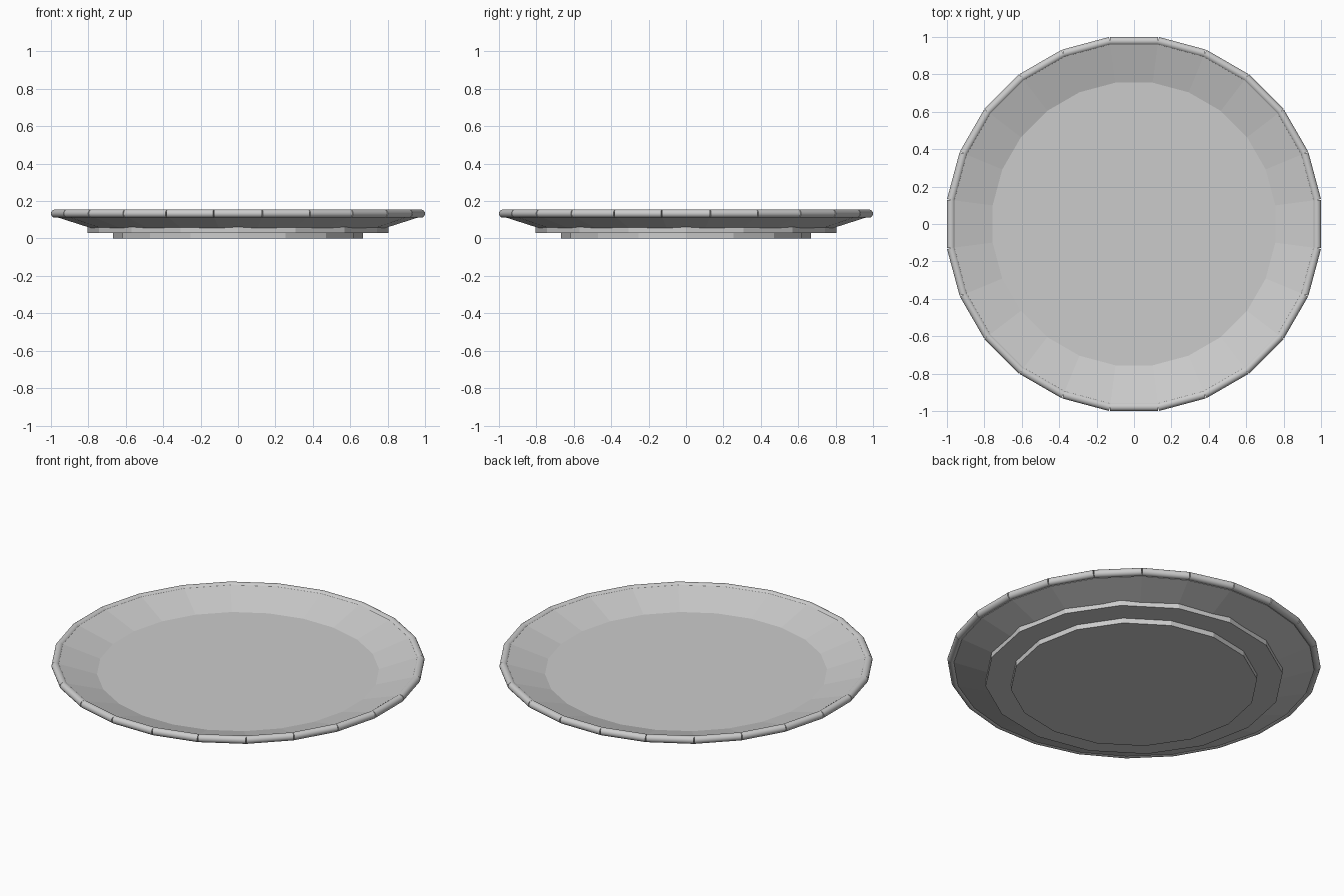
import bpy, bmesh, math
from mathutils import Matrix

if "Cube" in bpy.data.objects:
    bpy.data.objects.remove(bpy.data.objects["Cube"])

SIDES = 24
STEP = 2 * math.pi / SIDES


def make_object(name, bm, smooth=False):
    bmesh.ops.recalc_face_normals(bm, faces=bm.faces)
    mesh = bpy.data.meshes.new(name)
    bm.to_mesh(mesh)
    bm.free()
    obj = bpy.data.objects.new(name, mesh)
    bpy.context.collection.objects.link(obj)
    if smooth:
        bpy.ops.object.select_all(action='DESELECT')
        obj.select_set(True)
        bpy.context.view_layer.objects.active = obj
        bpy.ops.object.shade_smooth_by_angle(angle=math.radians(35))
    return obj


def disc(name, radius, z0, z1):
    # 16-sided disc with corners on the x and y axes
    bm = bmesh.new()
    bmesh.ops.create_cone(bm, cap_ends=True, segments=16, radius1=radius, radius2=radius,
                          depth=z1 - z0, matrix=Matrix.Translation((0, 0, (z0 + z1) / 2)))
    for v in bm.verts:
        a = round(math.atan2(v.co.y, v.co.x) / (math.pi / 8)) * math.pi / 8
        v.co.x, v.co.y = radius * math.cos(a), radius * math.sin(a)
    return make_object(name, bm)


# Foot and plate floor
disc("foot", 0.667, 0.0, 0.03)
disc("floor", 0.805, 0.03, 0.08)

# Sloped wall: 24 flat panels, profile given as (apothem, height)
profile = [(0.74, 0.041), (0.965, 0.113), (0.965, 0.147), (0.74, 0.075)]
bm = bmesh.new()
rings = []
for i in range(SIDES):
    a = (i + 0.5) * STEP
    k = 1 / math.cos(STEP / 2)
    rings.append([bm.verts.new((r * k * math.cos(a), r * k * math.sin(a), z)) for r, z in profile])
for i in range(SIDES):
    p, q = rings[i], rings[(i + 1) % SIDES]
    for j in range(4):
        n = (j + 1) % 4
        bm.faces.new((p[j], q[j], q[n], p[n]))
make_object("sloped_wall", bm)

# Rim: 24 straight rods laid end to end
TUBE, MID = 0.022, 0.978
bm = bmesh.new()
for i in range(SIDES):
    place = (Matrix.Rotation(i * STEP, 4, 'Z') @ Matrix.Translation((MID, 0, 0.133))
             @ Matrix.Rotation(math.pi / 2, 4, 'X'))
    bmesh.ops.create_cone(bm, cap_ends=True, segments=16, radius1=TUBE, radius2=TUBE,
                          depth=2 * MID * math.tan(STEP / 2), matrix=place)
make_object("rim", bm, smooth=True)
